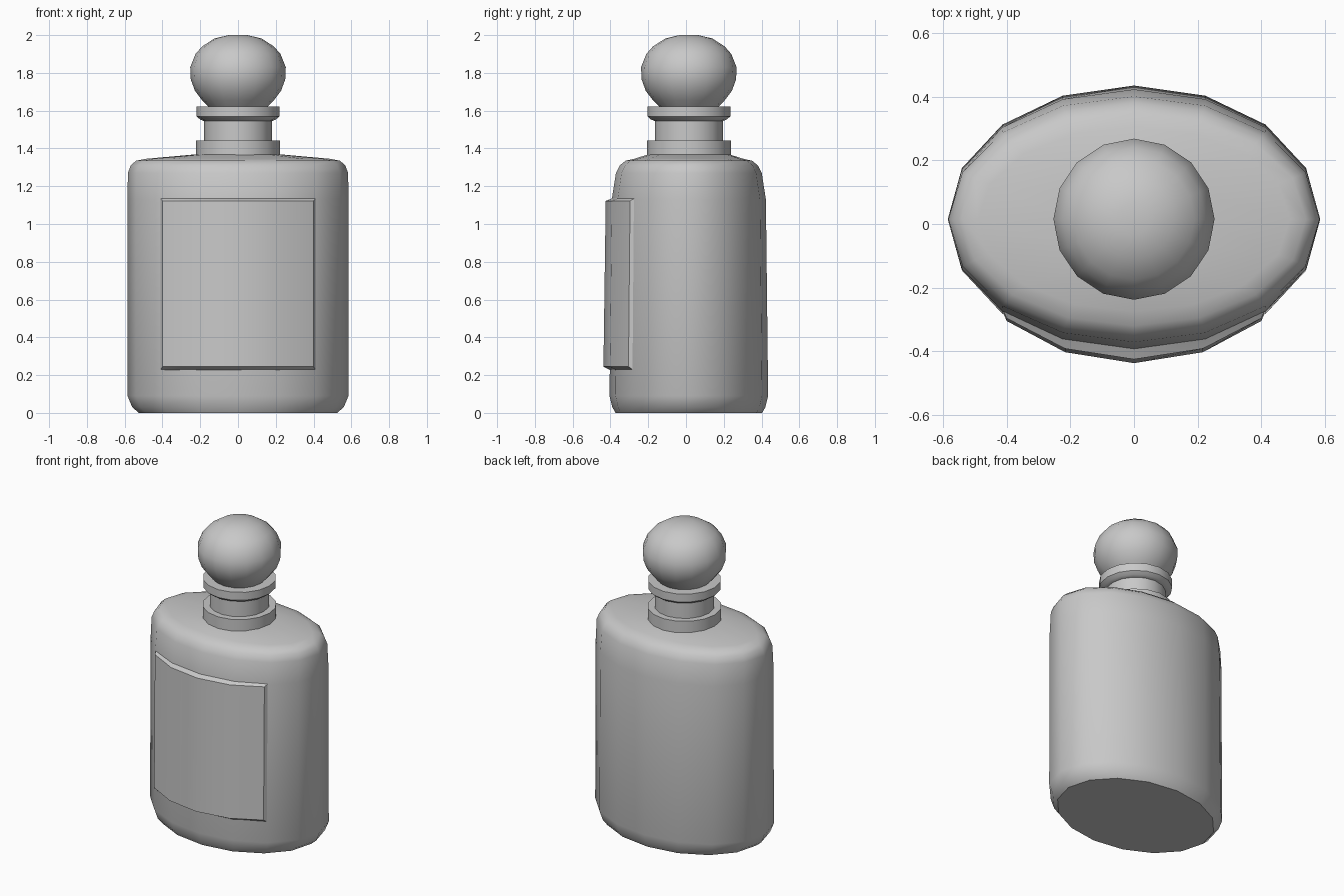
import bpy, bmesh, math

cube = bpy.data.objects.get("Cube")
if cube:
    bpy.data.objects.remove(cube)

SIDES = 16
CENTRE_Y = 0.015

grey = bpy.data.materials.new("plain grey")
grey.use_nodes = True
colour = (0.58, 0.58, 0.58, 1)
grey.diffuse_color = colour
grey.node_tree.nodes["Principled BSDF"].inputs["Base Color"].default_value = colour


def finish(bm, name):
    bmesh.ops.recalc_face_normals(bm, faces=bm.faces)
    mesh = bpy.data.meshes.new(name)
    bm.to_mesh(mesh)
    bm.free()
    mesh.materials.append(grey)
    obj = bpy.data.objects.new(name, mesh)
    bpy.context.collection.objects.link(obj)
    bpy.ops.object.select_all(action='DESELECT')
    obj.select_set(True)
    bpy.context.view_layer.objects.active = obj
    bpy.ops.object.shade_smooth_by_angle(angle=math.radians(35))
    return obj


def loft(name, rings):
    """Closed stack of elliptical rings given as (z, x radius, y radius)."""
    bm = bmesh.new()
    loops = []
    for z, rx, ry in rings:
        angles = [math.tau * i / SIDES for i in range(SIDES)]
        loops.append([bm.verts.new((rx * math.cos(a), CENTRE_Y + ry * math.sin(a), z))
                      for a in angles])
    for low, high in zip(loops, loops[1:]):
        for i in range(SIDES):
            j = (i + 1) % SIDES
            bm.faces.new((low[i], low[j], high[j], high[i]))
    bm.faces.new(loops[0][::-1])
    bm.faces.new(loops[-1])
    return finish(bm, name)


def turned(name, profile):
    return loft(name, [(z, r, r) for r, z in profile])


# Oval bottle with rounded base and shoulders
loft("bottle_body", [
    (0, 0.525, 0.388), (0.03, 0.56, 0.405), (0.09, 0.585, 0.42),
    (1.13, 0.585, 0.408), (1.27, 0.583, 0.386), (1.31, 0.568, 0.366),
    (1.335, 0.54, 0.335), (1.345, 0.49, 0.29), (1.37, 0.21, 0.21)])

# Neck and its collars
turned("lower_collar", [(0.222, 1.345), (0.222, 1.443)])
turned("neck", [(0.18, 1.43), (0.18, 1.56)])
turned("upper_collar", [(0.18, 1.545), (0.2, 1.553), (0.22, 1.57), (0.22, 1.622)])

# Rounded stopper
turned("stopper", [
    (0.15, 1.615), (0.19, 1.655), (0.228, 1.705), (0.25, 1.765), (0.253, 1.83),
    (0.225, 1.9), (0.19, 1.94), (0.125, 1.982), (0.05, 2.0)])

# Raised label wrapped round the front, with chamfered edges
COLUMNS = 5


def label_row(bm, z, half_width, depth):
    row = []
    for i in range(COLUMNS):
        a = math.radians(225 + 22.5 * i)
        x = half_width * math.cos(a) / math.cos(math.radians(45))
        row.append(bm.verts.new((x, CENTRE_Y + depth * math.sin(a), z)))
    return row


bm = bmesh.new()
rows = [label_row(bm, 0.225, 0.412, 0.412), label_row(bm, 0.245, 0.4, 0.452),
        label_row(bm, 1.122, 0.4, 0.44), label_row(bm, 1.138, 0.412, 0.402)]
for k in range(4):
    low, high = rows[k], rows[(k + 1) % 4]
    for i in range(COLUMNS - 1):
        bm.faces.new((low[i], low[i + 1], high[i + 1], high[i]))
for end in (0, -1):
    bm.faces.new([row[end] for row in rows])
finish(bm, "front_label")
